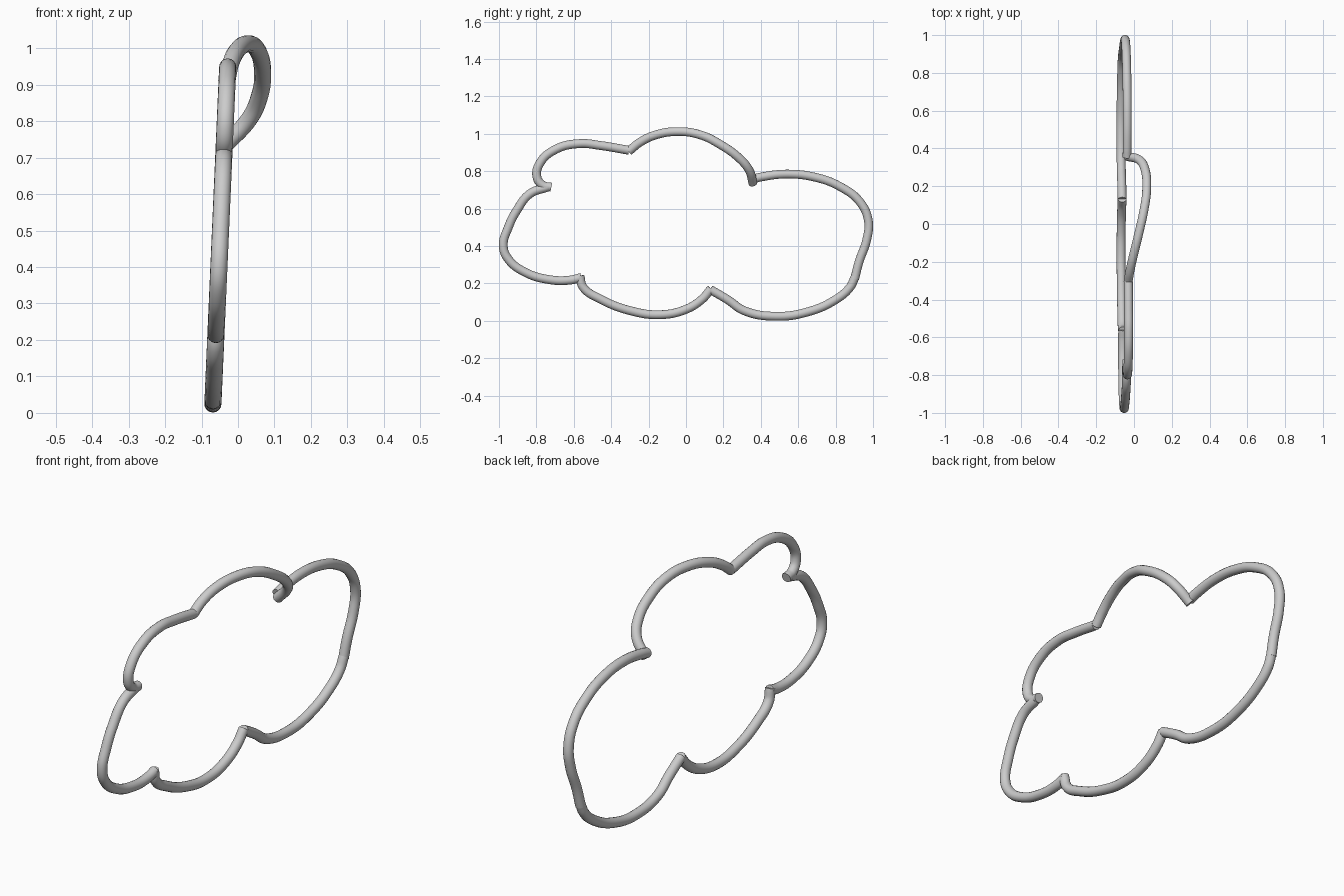
import bpy

RADIUS = 0.0235


def lean(z):
    # the outline leans slightly backwards
    return -0.07 + 0.044 * z


def tube(name, pts):
    """Smooth round wire through (x, y, z) points."""
    cu = bpy.data.curves.new(name, 'CURVE')
    cu.dimensions = '3D'
    cu.bevel_depth = RADIUS
    cu.bevel_resolution = 6
    cu.resolution_u = 8
    cu.use_fill_caps = True
    sp = cu.splines.new('BEZIER')
    sp.bezier_points.add(len(pts) - 1)
    for bp, p in zip(sp.bezier_points, pts):
        bp.co = p
        bp.handle_left_type = bp.handle_right_type = 'AUTO'
    sp.use_smooth = True
    ob = bpy.data.objects.new(name, cu)
    bpy.context.collection.objects.link(ob)
    return ob


# flat lobes of the cloud outline, as (y, z) paths between the cusps
lobes = {
    "upper_left_lobe": [(-.305, .912), (-.46, .938), (-.567, .948), (-.695, .918),
                        (-.78, .845), (-.797, .77), (-.765, .725), (-.72, .715)],
    "left_lobe": [(-.74, .715), (-.834, .68), (-.905, .59), (-.95, .5), (-.977, .40),
                  (-.95, .33), (-.86, .26), (-.727, .22), (-.62, .218), (-.56, .232)],
    "bottom_lobe": [(-.567, .24), (-.55, .18), (-.46, .118), (-.30, .055), (-.14, .033),
                    (-.005, .06), (.085, .115), (.134, .172)],
    "lower_right_lobe": [(.13, .168), (.225, .112), (.31, .055), (.48, .0245), (.65, .048),
                         (.797, .112), (.877, .18), (.904, .235)],
    "right_lobe": [(.902, .225), (.925, .315), (.966, .433), (.975, .535), (.93, .636),
                   (.82, .72), (.69, .768), (.54, .785), (.406, .77), (.353, .757)],
}
for name, path in lobes.items():
    tube(name, [(lean(z), y, z) for y, z in path])

# top lobe bulges out of the plane
tube("top_lobe", [(-.035, .358, .735), (.03, .338, .805), (.058, .29, .865),
                  (.067, .18, .945), (.053, .075, .995), (.027, -.043, 1.012),
                  (-.003, -.166, .993), (-.021, -.246, .955), (-.031, -.305, .908)])
